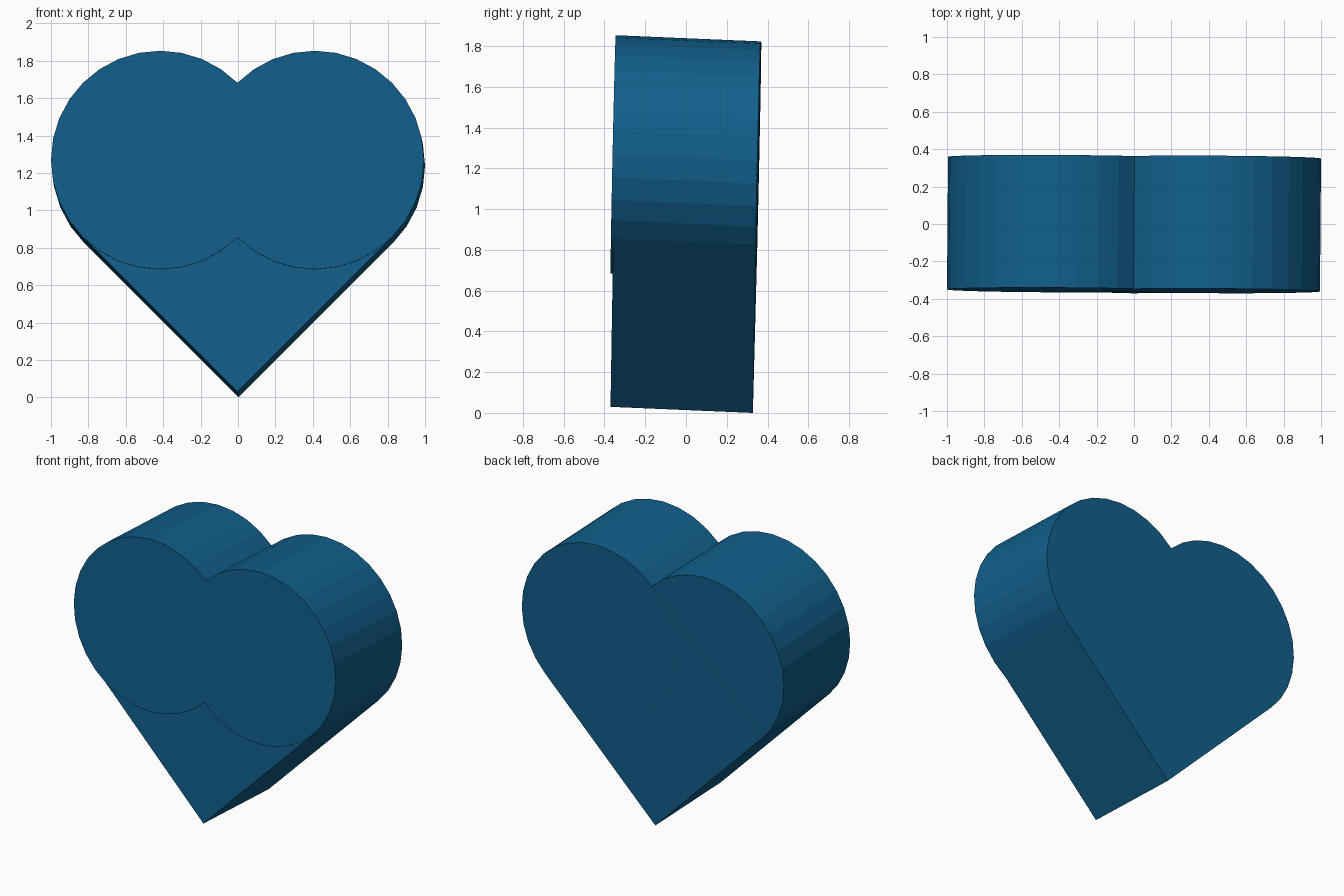
import bpy, bmesh, math
from mathutils import Matrix

if "Cube" in bpy.data.objects:
    bpy.data.objects.remove(bpy.data.objects["Cube"])

HALF = 0.413                    # lobe centre offset = half of a square side's diagonal step
RADIUS = HALF * math.sqrt(2)    # lobes span exactly one side of the square
LOBE_Z = 1.254
BACK = 0.355

blue = bpy.data.materials.new("deep blue")
blue.diffuse_color = (0.0055, 0.115, 0.26, 1)
blue.use_nodes = True
blue.node_tree.nodes["Principled BSDF"].inputs["Base Color"].default_value = blue.diffuse_color

# slight lean and skew shared by all parts, pivoting about the lobe height
lean = Matrix(((1, 0.008, 0, 0),
               (-0.005, 1, 0.0215, -0.0215 * LOBE_Z),
               (0, -0.0425, 1, 0),
               (0, 0, 0, 1)))


def prism(name, sides, radius, x, z, front, back):
    """Upright prism running along y, with a corner pointing straight up."""
    bm = bmesh.new()
    ring = [bm.verts.new((x + radius * math.sin(2 * math.pi * i / sides), front,
                          z + radius * math.cos(2 * math.pi * i / sides)))
            for i in range(sides)]
    face = bm.faces.new(ring)
    result = bmesh.ops.extrude_face_region(bm, geom=[face], use_keep_orig=True)
    for v in result["geom"]:
        if isinstance(v, bmesh.types.BMVert):
            v.co.y = back
    bmesh.ops.recalc_face_normals(bm, faces=bm.faces)
    bm.transform(lean)
    mesh = bpy.data.meshes.new(name)
    bm.to_mesh(mesh)
    bm.free()
    mesh.materials.append(blue)
    obj = bpy.data.objects.new(name, mesh)
    bpy.context.collection.objects.link(obj)
    return obj


# two round lobes, the right one a hair proud of the left
prism("left_lobe", 32, RADIUS, -HALF, LOBE_Z, -BACK, BACK - 0.0005)
prism("right_lobe", 32, RADIUS, HALF, LOBE_Z, -BACK - 0.0005, BACK)

# square block on its corner, recessed at the front and flush at the back
prism("pointed_base", 4, 2 * HALF, 0, LOBE_Z - HALF, -BACK + 0.011, BACK - 0.0002)
